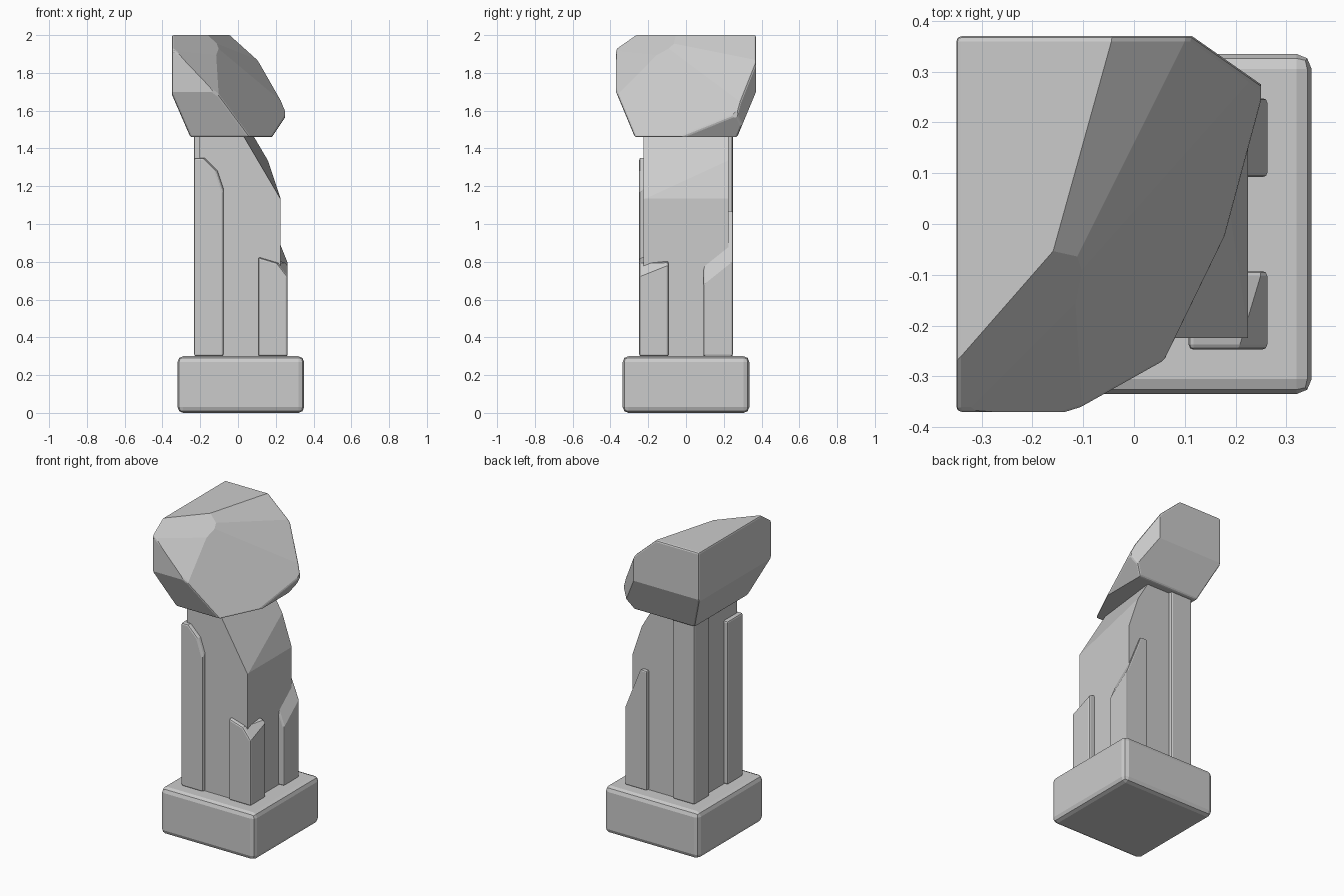
import bpy
import bmesh
from mathutils import Matrix, Vector

cube = bpy.data.objects.get("Cube")
if cube:
    bpy.data.objects.remove(cube, do_unlink=True)

GREY = (0.6, 0.6, 0.6, 1)
stone = bpy.data.materials.new("grey stone")
stone.use_nodes = True
stone.diffuse_color = GREY
stone.node_tree.nodes["Principled BSDF"].inputs["Base Color"].default_value = GREY


def chip(bm, nx, ny, nz, offset):
    """Break away all stone beyond the plane normal . point = offset."""
    normal = Vector((nx, ny, nz))
    cut = bmesh.ops.bisect_plane(
        bm, geom=bm.verts[:] + bm.edges[:] + bm.faces[:], dist=1e-5,
        plane_co=normal * offset / normal.length_squared,
        plane_no=normal, clear_outer=True)
    rim = [e for e in cut["geom_cut"] if isinstance(e, bmesh.types.BMEdge)]
    bmesh.ops.edgeloop_fill(bm, edges=rim)


def block(name, centre, width, depth, bottom, top, worn=0, chips=()):
    """Rectangular stone with chipped planes and optional rounded edges."""
    bm = bmesh.new()
    middle = Vector((*centre, (bottom + top) / 2))
    size = Matrix.Diagonal((width, depth, top - bottom, 1))
    bmesh.ops.create_cube(bm, size=1, matrix=Matrix.Translation(middle) @ size)
    for plane in chips:
        chip(bm, *plane)
    bmesh.ops.recalc_face_normals(bm, faces=bm.faces)
    mesh = bpy.data.meshes.new(name)
    bm.to_mesh(mesh)
    bm.free()
    mesh.materials.append(stone)
    obj = bpy.data.objects.new(name, mesh)
    bpy.context.collection.objects.link(obj)
    if worn:
        bevel = obj.modifiers.new("worn edges", "BEVEL")
        bevel.width = worn
        bevel.segments = 2
        bevel.limit_method = "ANGLE"
        bevel.angle_limit = 1
    return obj


AXIS = 0.015         # the plinth and pilasters stand slightly right of centre
PLINTH_TOP = 0.3
SHAFT_TOP = 1.47

# Plinth
block("plinth", (AXIS, 0), 0.67, 0.67, 0, PLINTH_TOP, worn=0.03)

# Shaft with a sloping broken shoulder
block("shaft", (0.01, 0), 0.43, 0.45, PLINTH_TOP, SHAFT_TOP,
      chips=[(1.7, -0.2, 1, 1.56), (3, 0, 1, 1.81)])

# Corner pilasters: side, front or back, height, broken planes
pilasters = {
    "back_left_pilaster": (-1, 1, SHAFT_TOP, []),
    "front_left_pilaster": (-1, -1, 1.35, [(3, -1, 1, 1.18), (1, -0.3, 1, 1.24)]),
    "front_right_pilaster": (1, -1, 0.83, [(1.3, -0.4, 1, 1.16), (0.3, -0.1, 1, 0.88)]),
    "back_right_pilaster": (1, 1, 1.07, [(2.5, -0.8, 1, 1.26)]),
}
for name, (side, facing, height, broken) in pilasters.items():
    place = (AXIS + side * 0.17, facing * 0.17)
    block(name, place, 0.155, 0.155, PLINTH_TOP, height, worn=0.01, chips=broken)

# Capital: flared underside, then a diagonal break made of several facets
underside = [(-2.3, 0, -1, -0.88), (0, -2.4, -1, -0.81), (0, 2.4, -1, -0.81),
             (1.5, 0, -1, -1.19)]
fracture = [(1.85, -0.9, 1, 1.82), (1.4, -0.5, 1, 1.83), (0.9, -0.25, 1, 1.87),
            (0.8, -0.7, 1, 1.91), (1.05, -0.95, 1, 1.92), (0.7, 1, 0, 0.45)]
block("broken_capital", (-0.05, 0), 0.6, 0.74, 1.46, 2, worn=0.015,
      chips=underside + fracture)
